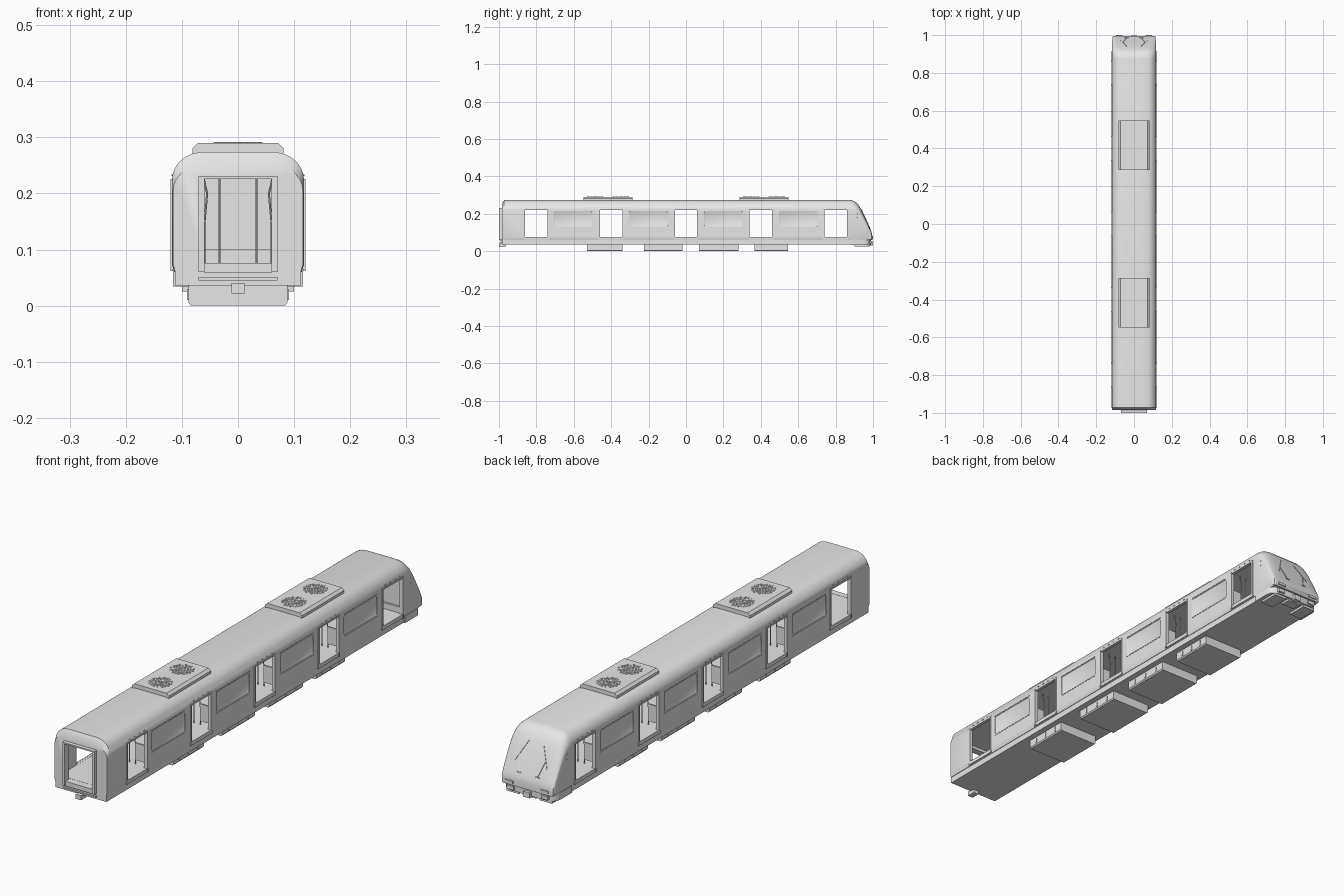
import bpy, bmesh, math
from mathutils import Vector, Matrix

if "Cube" in bpy.data.objects:
    bpy.data.objects.remove(bpy.data.objects["Cube"])

grey = bpy.data.materials.new("plain_grey")
grey.diffuse_color = (0.8, 0.8, 0.8, 1)
grey.use_nodes = True
grey.node_tree.nodes["Principled BSDF"].inputs["Base Color"].default_value = grey.diffuse_color


def finish(name, bm, smooth=False):
    bmesh.ops.recalc_face_normals(bm, faces=bm.faces)
    me = bpy.data.meshes.new(name)
    bm.to_mesh(me)
    bm.free()
    me.materials.append(grey)
    ob = bpy.data.objects.new(name, me)
    bpy.context.collection.objects.link(ob)
    if smooth:
        shade(ob)
    return ob


def shade(ob):
    bpy.ops.object.select_all(action='DESELECT')
    ob.select_set(True)
    bpy.context.view_layer.objects.active = ob
    bpy.ops.object.shade_smooth_by_angle(angle=math.radians(35))


def boxes(name, items):
    """Each item is (x0, x1, y0, y1, z0, z1)."""
    bm = bmesh.new()
    for x0, x1, y0, y1, z0, z1 in items:
        m = Matrix.Translation(((x0 + x1) / 2, (y0 + y1) / 2, (z0 + z1) / 2))
        bmesh.ops.create_cube(bm, size=1, matrix=m @ Matrix.Diagonal((x1 - x0, y1 - y0, z1 - z0, 1)))
    return finish(name, bm)


def both(items):
    return items + [(-b, -a, *r) for a, b, *r in items]


def rods(name, segs, r=0.0015, n=8):
    bm = bmesh.new()
    for a, b in segs:
        a, b = Vector(a), Vector(b)
        rot = (b - a).to_track_quat('Z', 'Y').to_matrix().to_4x4()
        bmesh.ops.create_cone(bm, cap_ends=True, segments=n, radius1=r, radius2=r,
                              depth=(b - a).length, matrix=Matrix.Translation((a + b) / 2) @ rot)
    return finish(name, bm, True)


def prism(name, pts, axis, a, b, smooth=False):
    """Extrude a closed outline along y or z."""
    bm = bmesh.new()
    put = (lambda p, t: (p[0], t, p[1])) if axis == 'y' else (lambda p, t: (p[0], p[1], t))
    lo = [bm.verts.new(put(p, a)) for p in pts]
    hi = [bm.verts.new(put(p, b)) for p in pts]
    n = len(pts)
    bm.faces.new(lo)
    bm.faces.new(hi)
    for i in range(n):
        bm.faces.new((lo[i], lo[(i + 1) % n], hi[(i + 1) % n], hi[i]))
    return finish(name, bm, smooth)


def cut(ob, cutter):
    mod = ob.modifiers.new("cut", 'BOOLEAN')
    mod.operation, mod.solver, mod.object = 'DIFFERENCE', 'EXACT', cutter
    bpy.context.view_layer.objects.active = ob
    bpy.ops.object.modifier_apply(modifier=mod.name)
    bpy.data.objects.remove(cutter)


DOORS = [-0.8, -0.4, 0.0, 0.4, 0.8]
WINDOWS = [-0.605, -0.2, 0.2, 0.6]

# Body shell: cross-section lofted along the length (y, roof height, width scale)
BASE, TOP = 0.06, 0.274
half = [(0.114, 0.06), (0.118, 0.075), (0.118, 0.22), (0.1165, 0.234), (0.112, 0.246),
        (0.104, 0.257), (0.094, 0.265), (0.082, 0.2705), (0.068, 0.2735), (0.03, 0.274)]
ring = half + [(-x, z) for x, z in reversed(half)]
NOSE = [(0.875, 0.274, 1), (0.892, 0.271, 1), (0.908, 0.262, 1), (0.922, 0.248, 0.995),
        (0.936, 0.225, 0.99), (0.955, 0.185, 0.985), (0.974, 0.143, 0.975), (0.986, 0.115, 0.965),
        (0.993, 0.098, 0.95), (0.996, 0.084, 0.92)]
bm = bmesh.new()
prev = None
for y, h, w in [(-0.985, 0.251, 0.98), (-0.972, TOP, 1)] + NOSE:
    k = (h - BASE) / (TOP - BASE)
    sec = [bm.verts.new((x * w, y, BASE + (z - BASE) * k)) for x, z in ring]
    if prev:
        for i in range(len(sec)):
            j = (i + 1) % len(sec)
            bm.faces.new((prev[i], prev[j], sec[j], sec[i]))
    else:
        bm.faces.new(sec)
    prev = sec
bm.faces.new(prev)
body = finish("body_shell", bm)

# Hollow cabin, side doorways, end doorway and recessed windows
cut(body, boxes("cabin_cutter", [(-0.107, 0.107, -0.972, 0.872, 0.076, 0.238)]))
cut(body, boxes("door_cutter", [(-0.2, 0.2, y - 0.06, y + 0.06, 0.0765, 0.22) for y in DOORS]))
cut(body, boxes("end_door_cutter", [(-0.06, 0.06, -1.1, -0.965, 0.0755, 0.226)]))
win = boxes("window_cutter", both([(0.114, 0.2, y - 0.105, y + 0.105, 0.13, 0.214) for y in WINDOWS]))
bev = win.modifiers.new("round", 'BEVEL')
bev.width, bev.segments = 0.008, 2
bev.limit_method = 'ANGLE'
cut(body, win)
shade(body)

# Door frames and small lamps above them
frames = []
for y in DOORS:
    frames += [(0.116, 0.1205, y - 0.067, y - 0.06, 0.062, 0.226),
               (0.116, 0.1205, y + 0.06, y + 0.067, 0.062, 0.226),
               (0.116, 0.1195, y - 0.06, y + 0.06, 0.22, 0.226),
               (0.116, 0.1195, y - 0.06, y + 0.06, 0.062, 0.077)]
boxes("door_frames", both(frames))
boxes("door_lamps", both([(0.114, 0.1185, y + d - 0.003, y + d + 0.003, 0.231, 0.234)
                          for y in DOORS for d in (-0.045, -0.015, 0.015, 0.045)]))
# Thin window surrounds
trim = []
for y in WINDOWS:
    trim += [(0.1175, 0.119, y - 0.106, y + 0.106, z, z + 0.0025) for z in (0.1275, 0.2145)]
boxes("window_trim", both(trim))

# Underframe, end gangway and end coupler
boxes("underframe", [(-0.112, 0.112, -0.984, 0.93, 0.036, 0.0605)])
boxes("gangway_frame", both([(0.06, 0.07, -1.0, -0.98, 0.06, 0.231)]) +
      [(-0.06, 0.06, -1.0, -0.98, 0.226, 0.231), (-0.06, 0.06, -0.995, -0.97, 0.058, 0.0762)])
boxes("end_step", [(-0.07, 0.07, -0.992, -0.98, 0.045, 0.051)])
boxes("end_coupler", [(-0.012, 0.012, -1.0, -0.965, 0.022, 0.04)])

# Equipment boxes below the floor
for i, (a, b) in enumerate([(-0.53, -0.34), (-0.225, -0.02), (0.07, 0.28), (0.365, 0.545)]):
    out = [(-0.088, 0.04), (-0.088, 0.005), (-0.084, 0), (0.084, 0), (0.088, 0.005), (0.088, 0.04)]
    prism("equipment_box_%d" % (i + 1), out, 'y', a, b)
    boxes("box_latches_%d" % (i + 1), both([(0.087, 0.0905, a + (b - a) * t - 0.003, a + (b - a) * t + 0.003,
                                             0.01, 0.03) for t in (0.2, 0.5, 0.8)]))

# Roof cooling units with honeycomb fan grilles
for name, yc in (("rear", -0.417), ("front", 0.417)):
    out = [(-0.081, 0.268), (-0.081, 0.281), (-0.071, 0.29), (0.071, 0.29), (0.081, 0.281), (0.081, 0.268)]
    prism("cooling_unit_" + name, out, 'y', yc - 0.132, yc + 0.132)
    dots = []
    for fy in (yc - 0.067, yc + 0.067):
        for r in range(-4, 5):
            for c in range(-5, 6):
                x, y = (c + 0.5 * (r % 2)) * 0.0115, r * 0.01
                if math.hypot(x, y) < 0.045:
                    dots.append(((x, fy + y, 0.2895), (x, fy + y, 0.2915)))
    rods("fan_grille_" + name, dots, 0.0042, 6)

# Rounded skirt below the nose
plan = [(-0.116, 0.88), (0.116, 0.88), (0.116, 0.95), (0.112, 0.968), (0.1, 0.981), (0.075, 0.988)]
plan += [(-x, y) for x, y in reversed(plan[2:])]
prism("nose_skirt", plan, 'z', 0.034, 0.062, True)
boxes("skirt_steps", both([(0.045, 0.1, 0.9, 0.982, 0.025, 0.035), (0.06, 0.09, 0.97, 0.995, 0.04, 0.055)]))
boxes("nose_coupler", [(-0.014, 0.014, 0.95, 1.0, 0.03, 0.052), (-0.03, 0.03, 0.94, 0.98, 0.026, 0.036)])
boxes("headlights", both([(0.06, 0.095, 0.98, 1.0, 0.068, 0.078)]))


def nose_y(z):
    """Length position of the nose surface at height z."""
    for (y0, h0, _), (y1, h1, _) in zip(NOSE, NOSE[1:]):
        if h1 <= z <= h0:
            return y0 + (y1 - y0) * (h0 - z) / (h0 - h1)
    return 0.996


# Wipers and handles on the nose
seg = []
for s in (-1, 1):
    for (xa, za), (xb, zb) in [((0.032, 0.225), (0.07, 0.15)), ((0.058, 0.174), (0.04, 0.115)),
                               ((0.03, 0.115), (0.05, 0.115))]:
        seg.append(((s * xa, nose_y(za) + 0.001, za), (s * xb, nose_y(zb) + 0.001, zb)))
rods("wipers", seg, 0.0014)
rods("cab_handles", [((s * 0.116, 0.908, z), (s * 0.118, 0.916, z)) for s in (-1, 1)
                     for z in (0.18, 0.2)], 0.0018)
boxes("marker_lamps", both([(0.07, 0.08, nose_y(0.245) - 0.006, nose_y(0.245), 0.236, 0.241)]))

# Bench seats, end screens and grab poles inside
seats, screens, poles = [], [], []
for y in WINDOWS:
    seats += [(0.066, 0.107, y - 0.115, y + 0.115, 0.1, 0.108),
              (0.09, 0.107, y - 0.11, y + 0.11, 0.076, 0.1),
              (0.098, 0.107, y - 0.115, y + 0.115, 0.108, 0.15)]
    for e in (-0.122, 0.122):
        screens.append((0.06, 0.107, y + e - 0.003, y + e + 0.003, 0.092, 0.16))
        for s in (-1, 1):
            poles += [((s * 0.06, y + e, 0.145), (s * 0.055, y + e, 0.2)),
                      ((s * 0.055, y + e, 0.2), (s * 0.064, y + e, 0.238)),
                      ((s * 0.06, y + e, 0.076), (s * 0.06, y + e, 0.145)),
                      ((s * 0.033, y + e, 0.076), (s * 0.033, y + e, 0.238))]
boxes("bench_seats", both(seats))
boxes("seat_screens", both(screens))
rods("grab_poles", poles, 0.0018)
# Low cab bulkhead ledge
boxes("cab_ledge", [(-0.107, 0.107, 0.864, 0.874, 0.076, 0.1)])
